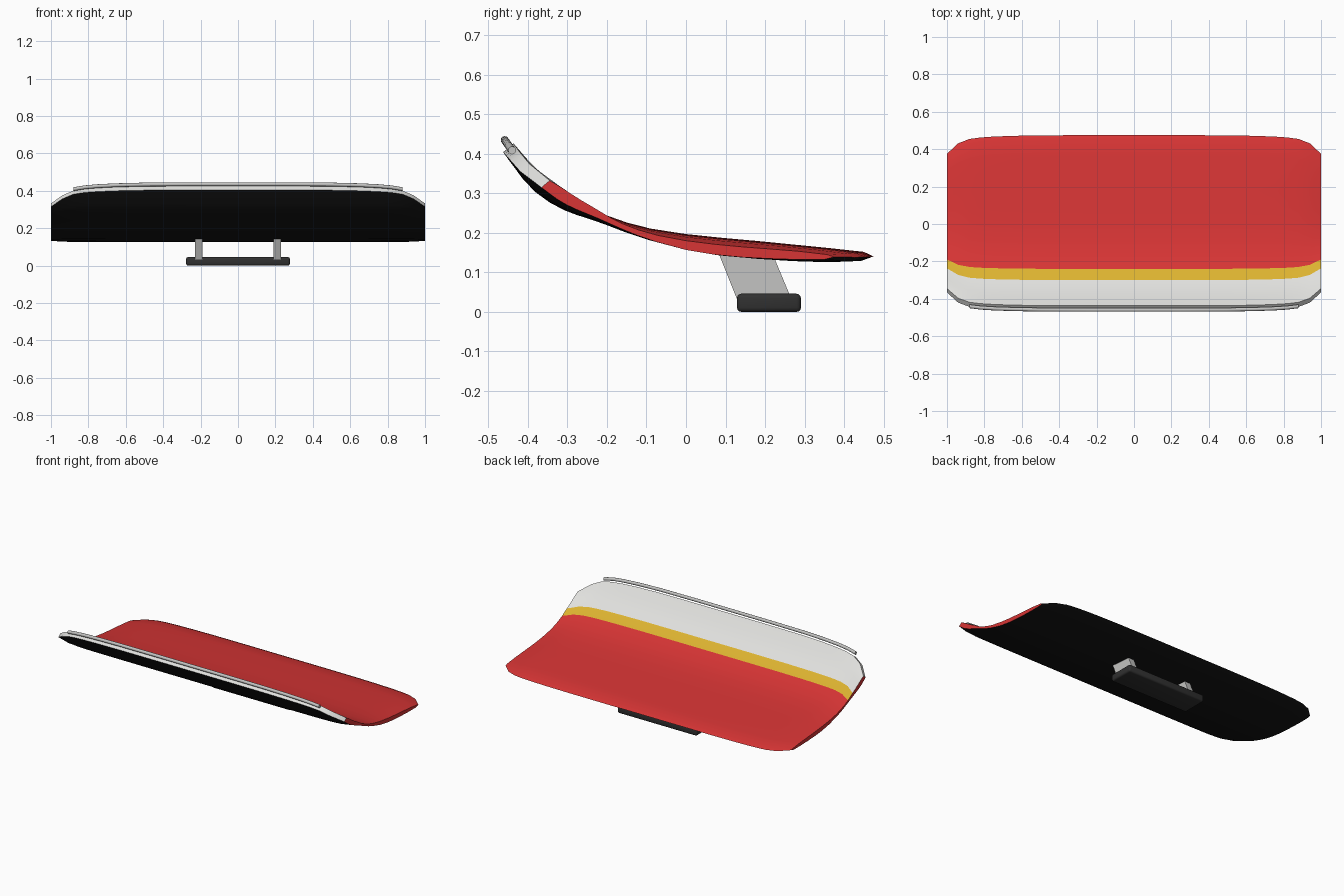
import bpy, bmesh, math

if "Cube" in bpy.data.objects:
    bpy.data.objects.remove(bpy.data.objects["Cube"])


def mat(name, c):
    m = bpy.data.materials.new(name)
    m.diffuse_color = (*c, 1)
    m.use_nodes = True
    m.node_tree.nodes["Principled BSDF"].inputs["Base Color"].default_value = m.diffuse_color
    return m


RED = mat("red", (0.68, 0.035, 0.035))
YELLOW = mat("yellow", (0.72, 0.45, 0.03))
WHITE = mat("white", (0.75, 0.75, 0.73))
BLACK = mat("black", (0.008, 0.008, 0.008))
GREY = mat("light grey", (0.55, 0.55, 0.54))
DARK = mat("dark grey", (0.03, 0.03, 0.03))

# side profiles (y, z) at mid span
TOP = [(-.437, .427), (-.39, .373), (-.345, .328), (-.295, .291), (-.22, .252),
       (-.117, .217), (0, .197), (.186, .179), (.337, .164), (.45, .152), (.475, .141)]
BOT = [(-.463, .404), (-.395, .316), (-.32, .263), (-.22, .227), (-.117, .189),
       (0, .157), (.085, .143), (.186, .134), (.337, .126), (.443, .129), (.475, .141)]


def smooth(pts, y):
    """Hermite interpolation through profile points."""
    n = len(pts)

    def slope(i):
        a, b = pts[max(i - 1, 0)], pts[min(i + 1, n - 1)]
        return (b[1] - a[1]) / (b[0] - a[0])
    y = min(max(y, pts[0][0]), pts[-1][0])
    i = max(k for k in range(n - 1) if pts[k][0] <= y)
    (y0, z0), (y1, z1) = pts[i], pts[i + 1]
    h = y1 - y0
    t = (y - y0) / h
    return ((2*t**3 - 3*t*t + 1) * z0 + (t**3 - 2*t*t + t) * h * slope(i)
            + (3*t*t - 2*t**3) * z1 + (t**3 - t*t) * h * slope(i + 1))


SPAN = [(0, 1), (.25, 1), (.5, .998), (.65, .992), (.75, .984), (.82, .974),
        (.88, .957), (.94, .908), (1, .79)]
SPAN = [(-x, s) for x, s in SPAN[:0:-1]] + SPAN
YT = [-.437, -.40, -.37, -.335, -.30, -.27, -.24, -.20, -.15, -.09, 0, .09, .18, .27, .36, .45]
YB = [-.463] + [y - .012 * max(0, -y) / .4 for y in YT[1:-1]] + [.443]


def section(x, s):
    """Upper and lower point rows plus the nose point for one span station."""
    k = (1 - s) / .21
    def lift(y): return k * (.024 * max(0, -y / .463) ** 2 + .008 * max(0, y / .475) ** 2)
    top, bot = [], []
    for yt, yb in zip(YT, YB):
        b = smooth(BOT, yb * s)
        bot.append((x, yb * s, b + lift(yb)))
        base = smooth(BOT, yt * s)
        thick = smooth(TOP, yt) - smooth(BOT, yt)
        top.append((x, yt * s, base + lift(yt) + thick * (1 - .42 * k)))
    nose = (x, .475 * s, (top[-1][2] + bot[-1][2]) / 2)
    return top, bot, nose


def finish(name, bm, mats, angle=35):
    bmesh.ops.recalc_face_normals(bm, faces=bm.faces)
    me = bpy.data.meshes.new(name)
    bm.to_mesh(me)
    bm.free()
    ob = bpy.data.objects.new(name, me)
    bpy.context.collection.objects.link(ob)
    for m in mats:
        me.materials.append(m)
    bpy.ops.object.select_all(action='DESELECT')
    ob.select_set(True)
    bpy.context.view_layer.objects.active = ob
    bpy.ops.object.shade_smooth_by_angle(angle=math.radians(angle))
    return ob


# curved wing panel
bm = bmesh.new()
rows = []
for x, s in SPAN:
    t, b, n = section(x, s)
    rows.append([bm.verts.new(p) for p in t + [n] + b[::-1]])
N = len(YT)
L = 2 * N + 1
for a, c in zip(rows, rows[1:]):
    for i in range(L):
        j = (i + 1) % L
        f = bm.faces.new((a[i], c[i], c[j], a[j]))
        if i == L - 1:
            f.material_index = 2                      # trailing edge
        elif i >= N:
            f.material_index = 3                      # underside
        elif i < N - 1:
            mid = (YT[i] + YT[i + 1]) / 2             # painted bands
            f.material_index = 2 if mid < -.30 else 1 if mid < -.24 else 0
for r in (rows[0], rows[-1]):                         # red end caps
    for i in range(N - 1):
        bm.faces.new((r[i], r[i + 1], r[L - 2 - i], r[L - 1 - i]))
    bm.faces.new((r[N - 1], r[N], r[N + 1]))
finish("wing_panel", bm, [RED, YELLOW, WHITE, BLACK])

# lip tube along the raised trailing edge
bm = bmesh.new()
rings = []
for x, s in SPAN[2:-2]:
    p = section(x, s)[0][0]
    rings.append([bm.verts.new((x, p[1] - .022 + .01 * math.cos(a), p[2] + .008 + .01 * math.sin(a)))
                  for a in [math.tau * k / 12 for k in range(12)]])
for a, c in zip(rings, rings[1:]):
    for i in range(12):
        j = (i + 1) % 12
        bm.faces.new((a[i], c[i], c[j], a[j]))
for r in (rings[0], rings[-1]):
    bm.faces.new(r)
finish("lip_tube", bm, [GREY])

# slanted struts
for name, cx in (("left_strut", -.21), ("right_strut", .21)):
    bm = bmesh.new()
    prof = [(.08, .155), (.218, .15), (.268, .03), (.13, .03)]
    a, c = [[bm.verts.new((cx + d, y, z)) for y, z in prof] for d in (-.02, .02)]
    bm.faces.new(a)
    bm.faces.new(c)
    for i in range(4):
        j = (i + 1) % 4
        bm.faces.new((a[i], c[i], c[j], a[j]))
    finish(name, bm, [GREY])

# mounting base
bm = bmesh.new()
bmesh.ops.create_cube(bm, size=1)
for v in bm.verts:
    v.co = (v.co.x * .555, v.co.y * .162 + .21, v.co.z * .046 + .024)
bmesh.ops.bevel(bm, geom=bm.edges[:], offset=.011, segments=3, profile=.5, affect='EDGES')
for v in bm.verts:
    v.co.z -= .001
finish("mounting_base", bm, [DARK])
